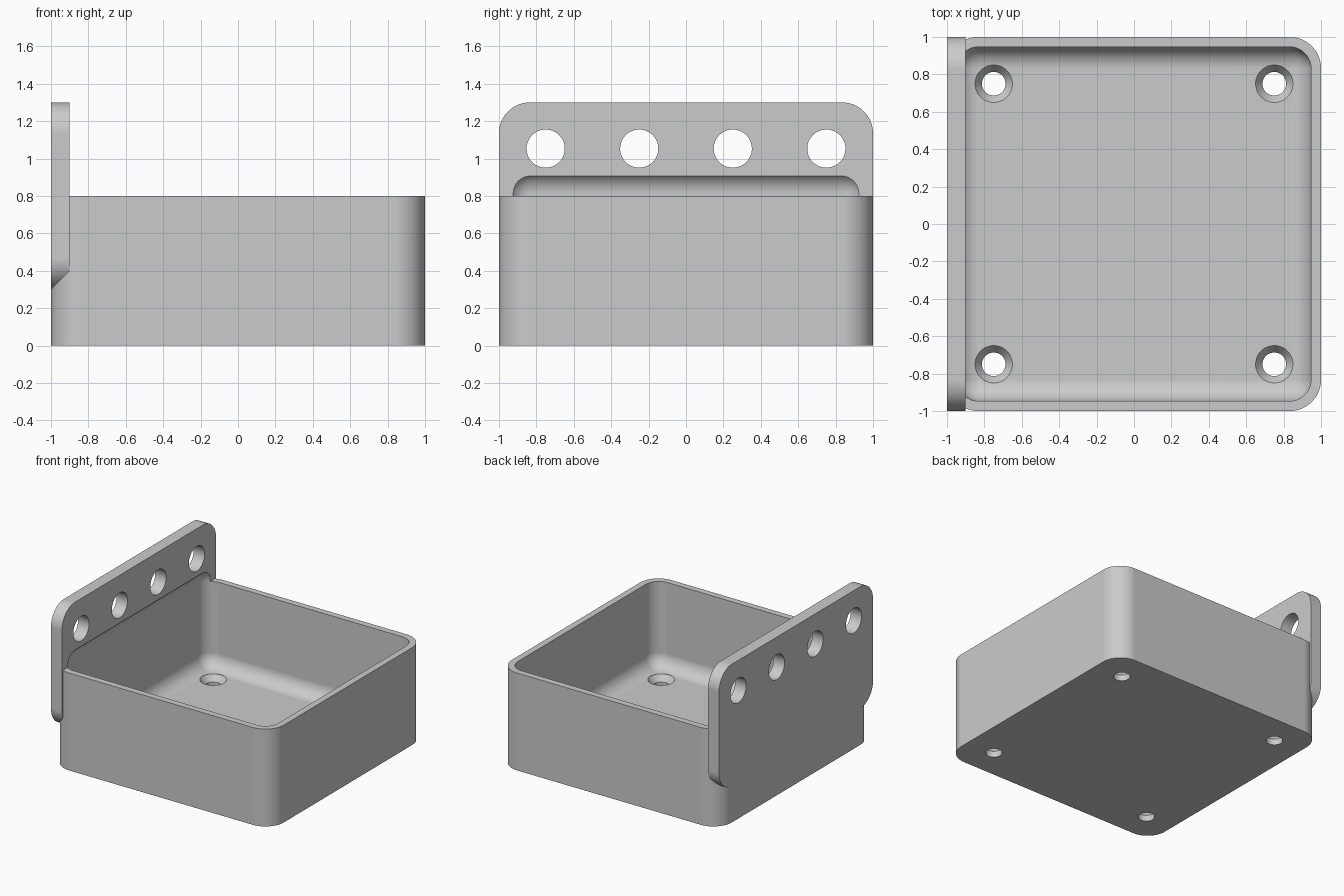
import bpy, bmesh, math
from mathutils import Matrix, Vector

if "Cube" in bpy.data.objects:
    bpy.data.objects.remove(bpy.data.objects["Cube"])

CORNER = 0.167      # outer corner radius
WALL = 0.053        # side wall thickness
FLOOR = 0.1         # floor thickness
FILLET = 0.117      # radius inside the tray

grey = bpy.data.materials.new("light_grey")
grey.use_nodes = True
grey.diffuse_color = (0.6, 0.6, 0.6, 1)
grey.node_tree.nodes["Principled BSDF"].inputs["Base Color"].default_value = (0.6, 0.6, 0.6, 1)


def finish(name, bm):
    bmesh.ops.recalc_face_normals(bm, faces=bm.faces)
    mesh = bpy.data.meshes.new(name)
    bm.to_mesh(mesh)
    bm.free()
    mesh.materials.append(grey)
    obj = bpy.data.objects.new(name, mesh)
    bpy.context.collection.objects.link(obj)
    return obj


def rounded_block(name, low, high, radius, axis=None):
    """Block with rounded edges: all of them, or only those along one axis."""
    low, high = Vector(low), Vector(high)
    bm = bmesh.new()
    bmesh.ops.create_cube(bm, size=1)
    bmesh.ops.scale(bm, vec=high - low, verts=bm.verts)
    bmesh.ops.translate(bm, vec=(low + high) / 2, verts=bm.verts)
    edges = [e for e in bm.edges if axis is None
             or abs((e.verts[0].co - e.verts[1].co).normalized()[axis]) > 0.9]
    bmesh.ops.bevel(bm, geom=edges, offset=radius, segments=12, profile=0.5,
                    affect='EDGES')
    return finish(name, bm)


def turned(name, profile, matrix, sides=48):
    """Closed solid of revolution from (radius, height) pairs."""
    bm = bmesh.new()
    rings = [[bm.verts.new((r * math.cos(math.tau * i / sides),
                            r * math.sin(math.tau * i / sides), h))
              for i in range(sides)] for r, h in profile]
    for a, b in zip(rings, rings[1:]):
        for i in range(sides):
            j = (i + 1) % sides
            bm.faces.new((a[i], a[j], b[j], b[i]))
    bm.faces.new(rings[0])
    bm.faces.new(rings[-1])
    bm.transform(matrix)
    return finish(name, bm)


def combine(target, other, operation):
    mod = target.modifiers.new("boolean", 'BOOLEAN')
    mod.operation = operation
    mod.solver = 'EXACT'
    mod.object = other
    bpy.context.view_layer.objects.active = target
    bpy.ops.object.modifier_apply(modifier=mod.name)
    bpy.data.objects.remove(other)


# Outer tray block and the upright mounting plate
tray = rounded_block("tray_with_mounting_plate", (-1, -1, 0), (1, 1, 0.8), CORNER, axis=2)
plate = rounded_block("mounting_plate", (-1, -1, 0.3), (-0.9, 1, 1.3), CORNER, axis=0)
combine(tray, plate, 'UNION')

# Filleted cavity, which also bites into the plate
inside = 1 - WALL
cavity = rounded_block("cavity", (-inside, -inside, FLOOR), (inside, inside, 0.93), FILLET)
combine(tray, cavity, 'DIFFERENCE')

# Countersunk screw holes in the floor
for x in (-0.75, 0.75):
    for y in (-0.75, 0.75):
        hole = turned("screw_hole",
                      [(0.063, -0.1), (0.063, FLOOR / 2), (0.1, FLOOR), (0.1, 0.2)],
                      Matrix.Translation((x, y, 0)))
        combine(tray, hole, 'DIFFERENCE')

# Row of round holes through the plate
for y in (-0.75, -0.25, 0.25, 0.75):
    hole = turned("plate_hole", [(0.102, -0.2), (0.102, 0.2)],
                  Matrix.Translation((-0.95, y, 1.053)) @ Matrix.Rotation(math.pi / 2, 4, 'Y'))
    combine(tray, hole, 'DIFFERENCE')

# Smooth fillets, crisp edges, flat faces
bpy.ops.object.select_all(action='DESELECT')
tray.select_set(True)
bpy.context.view_layer.objects.active = tray
bpy.ops.object.shade_smooth_by_angle(angle=math.radians(25))
weighted = tray.modifiers.new("weighted_normals", 'WEIGHTED_NORMAL')
weighted.keep_sharp = True
